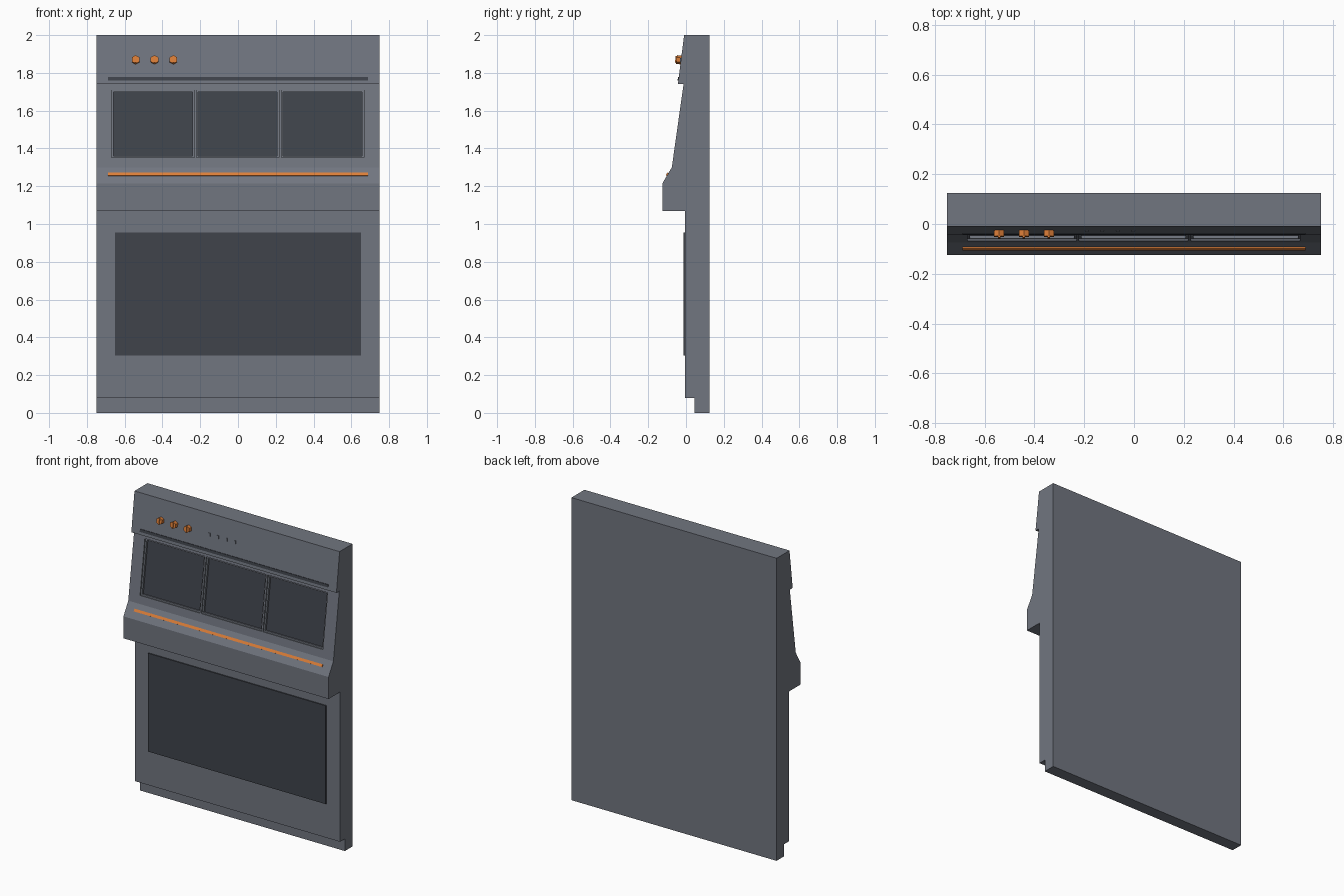
import bpy, bmesh, math
from mathutils import Vector, Matrix

cube = bpy.data.objects.get("Cube")
if cube:
    bpy.data.objects.remove(cube)


def material(name, rgb):
    m = bpy.data.materials.new(name)
    m.use_nodes = True
    m.diffuse_color = (*rgb, 1)
    m.node_tree.nodes["Principled BSDF"].inputs["Base Color"].default_value = (*rgb, 1)
    return m


BODY = material("slate grey", (0.165, 0.18, 0.215))
GLASS = material("dark glass", (0.05, 0.056, 0.07))
ORANGE = material("orange", (0.72, 0.21, 0.04))


def finish(name, bm, mat):
    bmesh.ops.recalc_face_normals(bm, faces=bm.faces)
    me = bpy.data.meshes.new(name)
    bm.to_mesh(me)
    bm.free()
    ob = bpy.data.objects.new(name, me)
    bpy.context.collection.objects.link(ob)
    me.materials.append(mat)
    return ob


def box(name, size, mat, frame):
    bm = bmesh.new()
    bmesh.ops.create_cube(bm, size=1, matrix=frame @ Matrix.Diagonal((*size, 1)))
    return finish(name, bm, mat)


def on_slope(a, b, x, z):
    """Frame on the sloped front between profile points a and b: local -y is outward."""
    t = (z - a[1]) / (b[1] - a[1])
    y = a[0] + t * (b[0] - a[0])
    tilt = math.atan2(a[0] - b[0], b[1] - a[1])
    return Matrix.Translation((x, y, z)) @ Matrix.Rotation(tilt, 4, 'X')


# Side profile landmarks (y, z)
top, lip = (-0.01, 2.0), (-0.043, 1.74)
hood_top, hood_low = (-0.013, 1.74), (-0.075, 1.30)
ledge = (-0.125, 1.215)
profile = [(0.125, 0), (0.125, 2.0), top, lip, hood_top, hood_low, ledge,
           (-0.125, 1.07), (-0.005, 1.07), (-0.005, 0.08), (0.045, 0.08), (0.045, 0)]

# Main housing
bm = bmesh.new()
face = bm.faces.new([bm.verts.new((-0.75, y, z)) for y, z in profile])
ext = bmesh.ops.extrude_face_region(bm, geom=[face])
bmesh.ops.translate(bm, vec=(1.5, 0, 0),
                    verts=[v for v in ext["geom"] if isinstance(v, bmesh.types.BMVert)])
housing = finish("housing", bm, BODY)


def cut(cutter):
    mod = housing.modifiers.new(cutter.name, 'BOOLEAN')
    mod.operation = 'DIFFERENCE'
    mod.solver = 'EXACT'
    mod.object = cutter
    cutter.hide_render = True
    cutter.hide_set(True)


# Three windows in stepped recesses
for i, x in enumerate((-0.4505, -0.0015, 0.4485)):
    frame = on_slope(hood_low, hood_top, x, 1.531)
    cut(box(f"rebate_cutter_{i}", (0.438, 0.016, 0.36), BODY, frame))
    cut(box(f"recess_cutter_{i}", (0.418, 0.05, 0.342), BODY, frame))
    box(f"upper_window_{i}", (0.418, 0.006, 0.342), GLASS,
        frame @ Matrix.Translation((0, 0.023, 0)))

# Apply the recesses and drop the cutters
bpy.context.view_layer.update()
evaluated = housing.evaluated_get(bpy.context.evaluated_depsgraph_get())
housing_mesh = bpy.data.meshes.new_from_object(evaluated)
housing.modifiers.clear()
housing.data = housing_mesh
for ob in [o for o in bpy.data.objects if "_cutter_" in o.name]:
    bpy.data.objects.remove(ob)

# Lower oven window, vent strip and handle trim
box("oven_window", (1.3, 0.008, 0.65), GLASS, Matrix.Translation((0, -0.008, 0.63)))
box("vent_strip", (1.376, 0.008, 0.018), GLASS, on_slope(lip, top, 0, 1.768))
box("handle_trim", (1.376, 0.012, 0.017), ORANGE, on_slope(ledge, hood_low, 0, 1.262))

# Hexagonal knobs with a grip ridge
for i, x in enumerate((-0.542, -0.442, -0.342)):
    frame = on_slope(lip, top, x, 1.868)
    bm = bmesh.new()
    bmesh.ops.create_cone(bm, cap_ends=True, segments=6, radius1=0.023, radius2=0.023,
                          depth=0.024, matrix=frame @ Matrix.Translation((0, -0.012, 0))
                          @ Matrix.Rotation(math.pi / 2, 4, 'X'))
    finish(f"knob_{i}", bm, ORANGE)
    box(f"knob_ridge_{i}", (0.01, 0.008, 0.036), ORANGE,
        frame @ Matrix.Translation((0, -0.026, 0)))

# Small push buttons
for i in range(4):
    box(f"button_{i}", (0.014, 0.01, 0.02), BODY,
        on_slope(lip, top, -0.19 + 0.0625 * i, 1.868))
